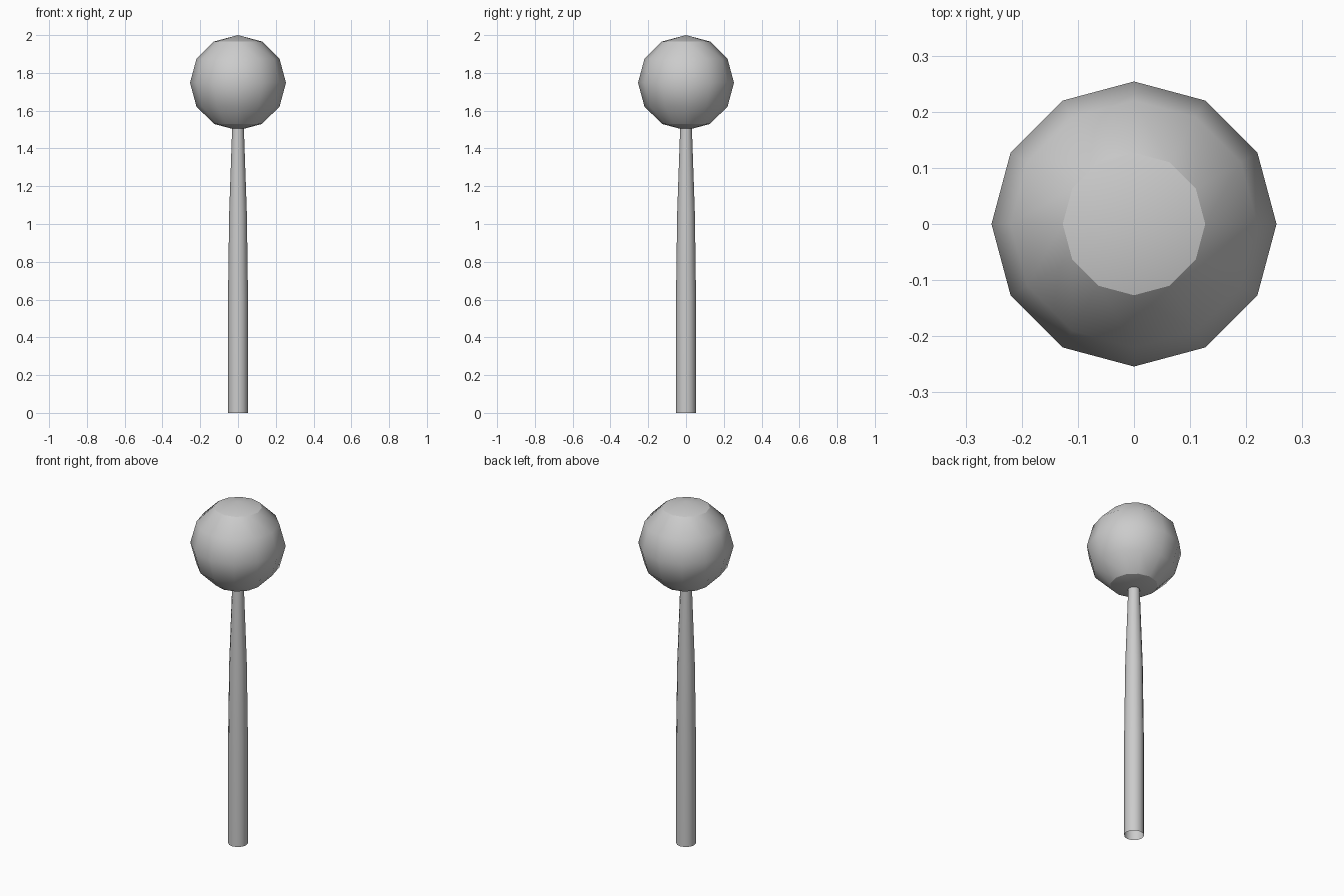
import bpy, bmesh, math

if "Cube" in bpy.data.objects:
    bpy.data.objects.remove(bpy.data.objects["Cube"])

def smooth(obj):
    bpy.context.view_layer.objects.active = obj
    obj.select_set(True)
    bpy.ops.object.shade_smooth_by_angle(angle=math.radians(30.2))
    obj.select_set(False)

def ring_tube(name, profile, sides):
    """Open round tube through (radius, height) points."""
    bm = bmesh.new()
    rings = []
    for r, z in profile:
        rings.append([bm.verts.new((r * math.cos(math.tau * i / sides),
                                    r * math.sin(math.tau * i / sides), z))
                      for i in range(sides)])
    for low, high in zip(rings, rings[1:]):
        for i in range(sides):
            j = (i + 1) % sides
            bm.faces.new((low[i], low[j], high[j], high[i]))
    mesh = bpy.data.meshes.new(name)
    bm.to_mesh(mesh)
    bm.free()
    obj = bpy.data.objects.new(name, mesh)
    bpy.context.collection.objects.link(obj)
    return obj

# Tapering handle, open at the foot, ending just inside the head
handle = ring_tube("handle", [(0.053, 0), (0.053, 0.6), (0.047, 1.05), (0.031, 1.51)], 12)
smooth(handle)

# Low-poly ball head
bpy.ops.mesh.primitive_uv_sphere_add(segments=12, ring_count=6, radius=0.254,
                                     location=(0, 0, 1.748))
head = bpy.context.object
head.name = "head"
head.scale.z = 0.252 / 0.254
bpy.ops.object.transform_apply(location=False, rotation=False, scale=True)
smooth(head)
